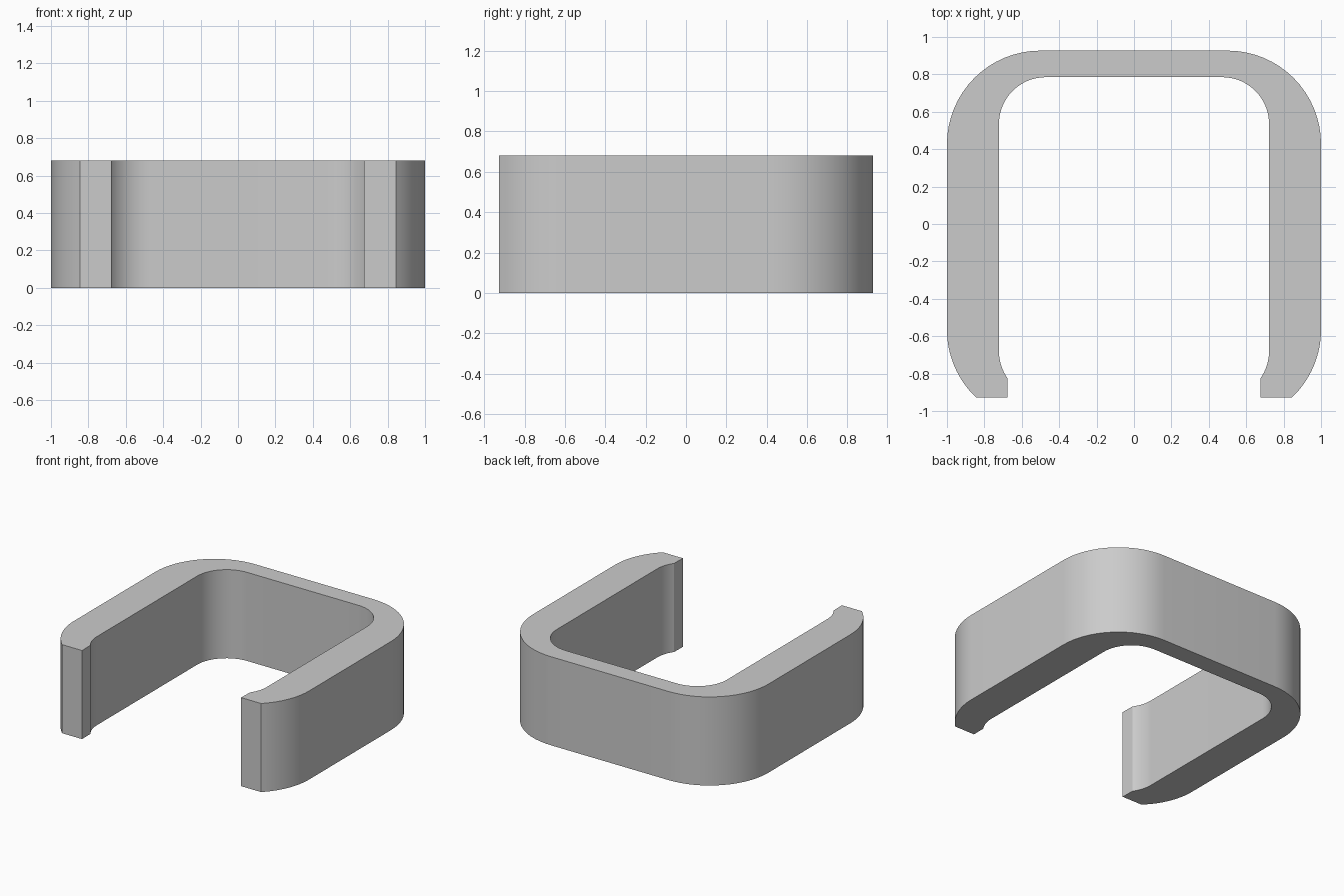
import bpy, bmesh, math

if "Cube" in bpy.data.objects:
    bpy.data.objects.remove(bpy.data.objects["Cube"])

HEIGHT = 0.68
STEPS = 16


def arc(cx, cy, r, a0, a1):
    """Points along a circular arc, angles in radians."""
    return [(cx + r * math.cos(a0 + (a1 - a0) * i / STEPS),
             cy + r * math.sin(a0 + (a1 - a0) * i / STEPS)) for i in range(STEPS + 1)]


# Right half of the clip outline: outer edge from back to front, then inner edge back again
quarter = math.pi / 2
half = arc(0.5, 0.427, 0.5, quarter, 0)                              # outer back corner
half += arc(0.5, -0.565, 0.5, 0, -math.asin(0.362 / 0.5))            # outer front curve
half += [(0.675, -0.927)]                                            # blunt tip
half += arc(0.472, -0.68, 0.25, -math.asin(0.143 / 0.25), 0)         # inner lip
half += arc(0.472, 0.535, 0.25, 0, quarter)                          # inner back corner

# Mirror the half and extrude the whole outline upward
outline = half + [(-x, y) for x, y in reversed(half)]
bm = bmesh.new()
face = bm.faces.new([bm.verts.new((x, y, 0)) for x, y in outline])
top = bmesh.ops.extrude_face_region(bm, geom=[face])
bmesh.ops.translate(bm, vec=(0, 0, HEIGHT),
                    verts=[g for g in top["geom"] if isinstance(g, bmesh.types.BMVert)])
bmesh.ops.recalc_face_normals(bm, faces=bm.faces)
mesh = bpy.data.meshes.new("clip")
bm.to_mesh(mesh)
bm.free()

clip = bpy.data.objects.new("clip", mesh)
bpy.context.collection.objects.link(clip)

# Plain grey material
grey = bpy.data.materials.new("grey")
grey.diffuse_color = (0.6, 0.6, 0.6, 1)
grey.use_nodes = True
grey.node_tree.nodes["Principled BSDF"].inputs["Base Color"].default_value = grey.diffuse_color
mesh.materials.append(grey)

# Smooth curves, sharp rims and tips
bpy.context.view_layer.objects.active = clip
clip.select_set(True)
bpy.ops.object.shade_smooth_by_angle(angle=math.radians(25))
